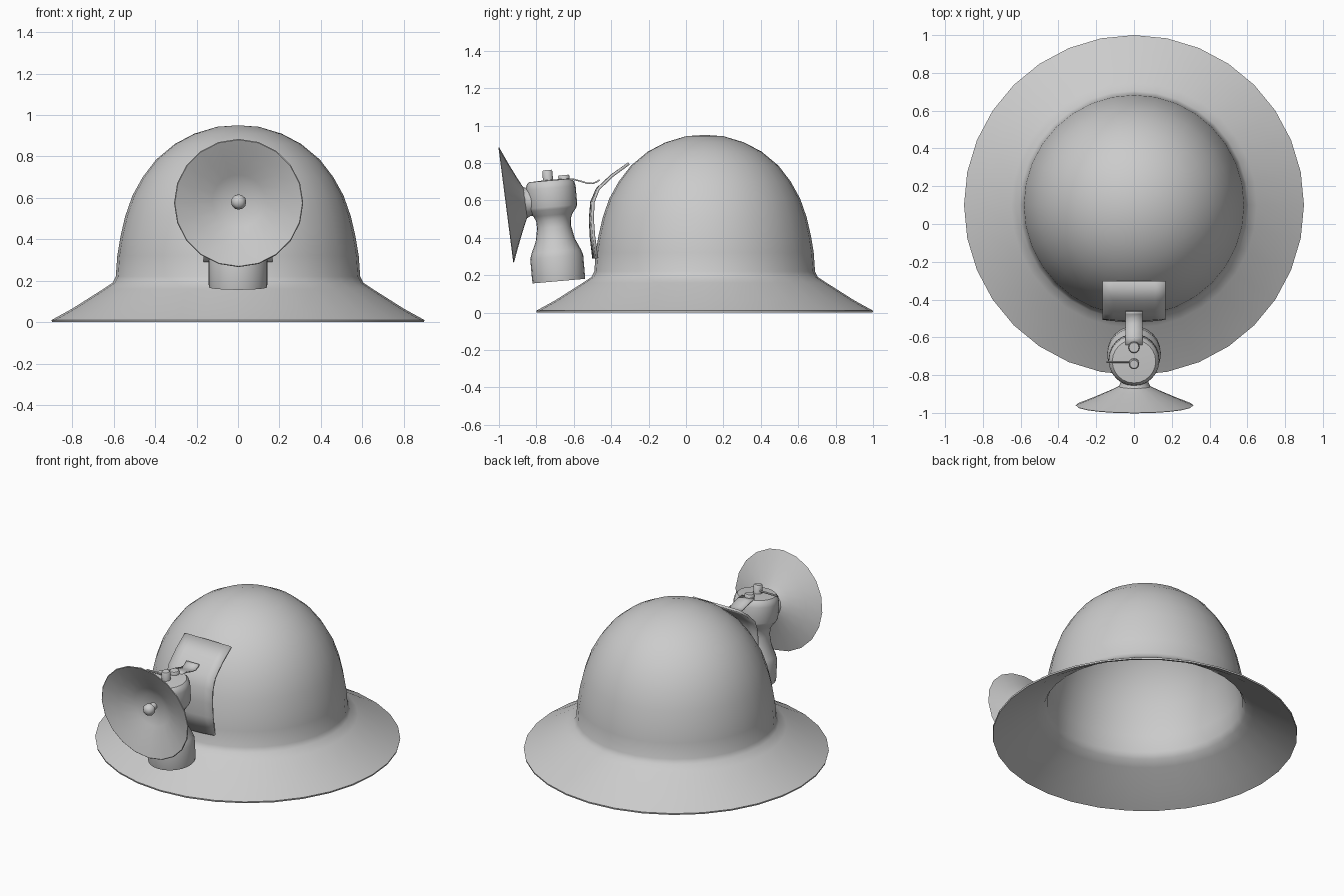
import bpy, math
from mathutils import Matrix, Vector

if "Cube" in bpy.data.objects:
    bpy.data.objects.remove(bpy.data.objects["Cube"])

def finish(name, verts, faces, angle=40):
    me = bpy.data.meshes.new(name)
    me.from_pydata(verts, [], faces)
    me.update()
    ob = bpy.data.objects.new(name, me)
    bpy.context.collection.objects.link(ob)
    bpy.ops.object.select_all(action='DESELECT')
    ob.select_set(True)
    bpy.context.view_layer.objects.active = ob
    bpy.ops.object.shade_smooth_by_angle(angle=math.radians(angle))
    return ob

def lathe(name, profile, n, origin, axis=(0, 0, 1), angle=40):
    """Revolve (radius, height) points, listed bottom to top on the outside."""
    rot = Vector((0, 0, 1)).rotation_difference(Vector(axis))
    mat = Matrix.Translation(origin) @ rot.to_matrix().to_4x4()
    verts, faces, rings = [], [], []
    for r, h in profile:
        k = 1 if r == 0 else n
        rings.append([len(verts) + i for i in range(k)])
        for i in range(k):
            a = 2 * math.pi * i / n
            verts.append(mat @ Vector((r * math.cos(a), r * math.sin(a), h)))
    for a, b in zip(rings, rings[1:]):
        for i in range(n):
            j = (i + 1) % n
            f = [a[i % len(a)], a[j % len(a)], b[j % len(b)], b[i % len(b)]]
            faces.append(list(dict.fromkeys(f)))
    return finish(name, verts, faces, angle)

def strip(name, path, half_width, thick, sag=0.0, nx=6):
    """Sheet following a (y, z) path, bowed backwards at its sides."""
    verts, faces = [], []
    for k, (y, z) in enumerate(path):
        for i in range(nx + 1):
            u = 2 * i / nx - 1
            verts.append((u * half_width, y + sag * u * u * k / (len(path) - 1), z))
    for k in range(len(path) - 1):
        for i in range(nx):
            a = k * (nx + 1) + i
            faces.append((a, a + nx + 1, a + nx + 2, a + 1))
    ob = finish(name, verts, faces)
    m = ob.modifiers.new("thickness", 'SOLIDIFY')
    m.thickness, m.offset = thick, 0
    return ob

# hat: dome and flared brim as one thin open shell
outer = [(0.9, 0.01), (0.8, 0.065), (0.65, 0.16), (0.605, 0.19), (0.59, 0.22),
         (0.583, 0.32), (0.568, 0.41), (0.545, 0.51), (0.51, 0.61), (0.46, 0.7),
         (0.395, 0.785), (0.305, 0.86), (0.21, 0.91), (0.1, 0.943), (0, 0.95)]
inner = [(0, 0.938), (0.1, 0.931), (0.205, 0.898), (0.298, 0.849), (0.385, 0.777),
         (0.45, 0.693), (0.499, 0.605), (0.533, 0.507), (0.556, 0.41), (0.571, 0.32),
         (0.578, 0.217), (0.597, 0.18), (0.645, 0.15), (0.795, 0.055), (0.898, 0), (0.9, 0.01)]
lathe("hat_shell", outer + inner, 32, (0, 0.1, 0))

# lamp body, tilted forward
tilt = math.radians(5)
up = Vector((0, -math.sin(tilt), math.cos(tilt)))
base = Vector((0, -0.68, 0.168))
body = [(0, 0.012), (0.12, 0.012), (0.128, 0), (0.14, 0), (0.142, 0.02), (0.142, 0.13),
        (0.132, 0.16), (0.105, 0.22), (0.091, 0.29), (0.093, 0.33), (0.105, 0.355),
        (0.128, 0.385), (0.134, 0.4), (0.134, 0.5), (0.128, 0.525), (0.115, 0.54), (0, 0.545)]
lathe("lamp_body", body, 24, base, up)

# fittings on the lamp lid
lathe("water_valve", [(0.027, 0), (0.027, 0.055), (0.022, 0.062), (0, 0.062)],
      12, (0, -0.737, 0.70), up)
lathe("filler_cap", [(0.03, 0), (0.03, 0.018), (0.026, 0.023), (0, 0.023)],
      12, (0, -0.652, 0.712), up)
lathe("valve_lever", [(0, 0), (0.006, 0), (0.006, 0.145), (0, 0.145)],
      8, (0, -0.73, 0.728), (-1, 0, 0))

# reflector dish, neck and burner share one axis (h grows towards the front)
front = Vector((0, -0.992, -0.128))
rim = Vector((0.003, -0.96, 0.575))
dish = [(0.06, -0.115), (0.085, -0.10), (0.13, -0.078), (0.22, -0.038), (0.312, 0),
        (0.308, 0.003), (0.218, -0.031), (0.128, -0.07), (0.08, -0.09), (0, -0.094)]
lathe("reflector_dish", dish, 20, rim, front, 30)
lathe("reflector_neck", [(0, -0.17), (0.075, -0.17), (0.075, -0.12), (0.085, -0.098), (0, -0.098)],
      16, rim, front)
lathe("burner_tip", [(0.022, -0.1), (0.022, -0.06), (0.035, -0.055), (0.037, -0.035),
                     (0.028, -0.02), (0.02, -0.012), (0, -0.008)], 12, rim, front)

# mounting plate on the front of the dome, and the hook joining it to the lamp
strip("mount_plate", [(-0.305, 0.797), (-0.40, 0.73), (-0.475, 0.66), (-0.505, 0.59),
                      (-0.512, 0.5), (-0.508, 0.41), (-0.494, 0.29)], 0.166, 0.015, 0.018)
strip("lamp_hook", [(-0.64, 0.714), (-0.6, 0.712), (-0.565, 0.703), (-0.53, 0.692),
                    (-0.5, 0.69), (-0.475, 0.7), (-0.462, 0.71)], 0.045, 0.008, 0, 2)
